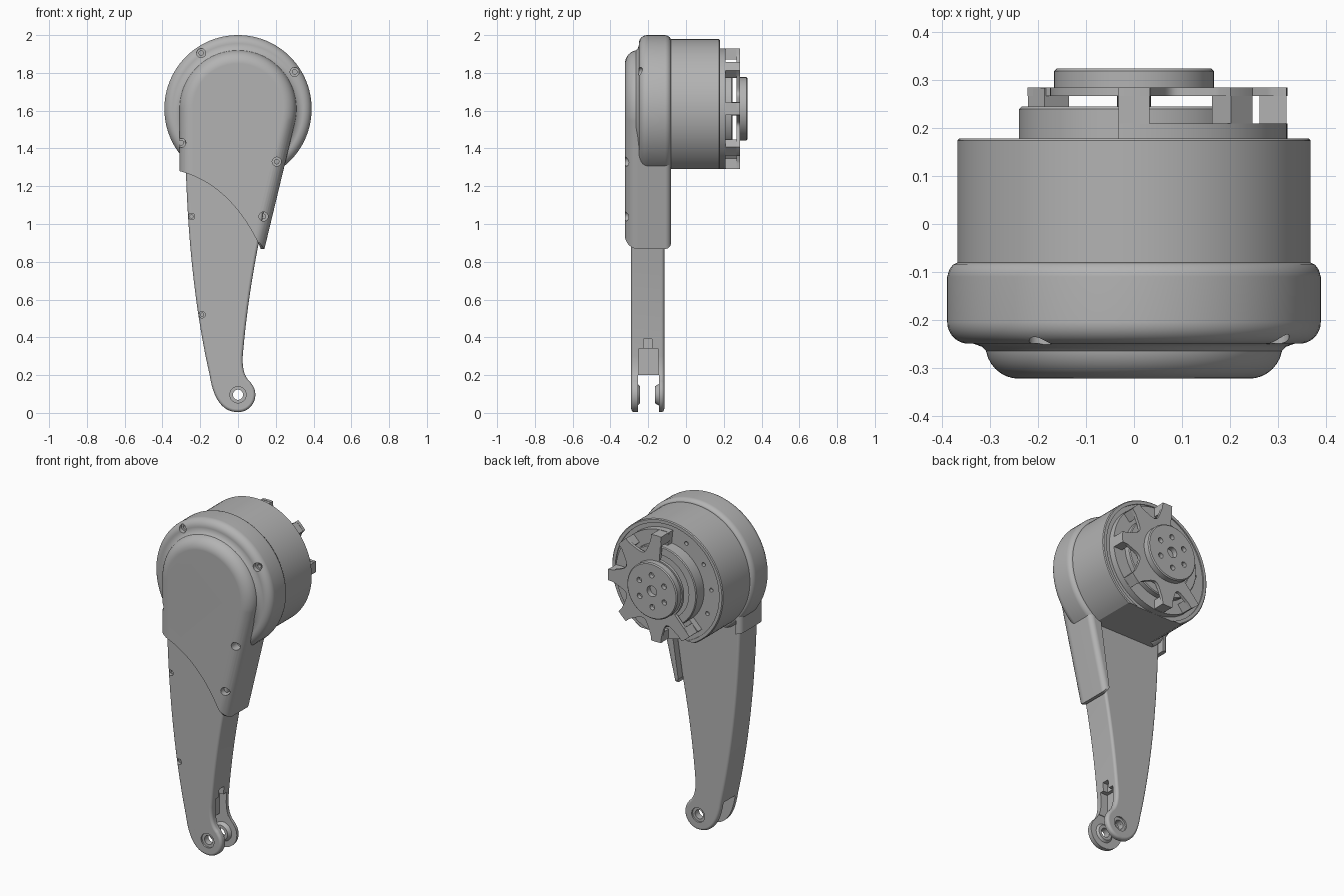
import bpy, bmesh, math
from mathutils import Vector, Matrix

if "Cube" in bpy.data.objects:
    bpy.data.objects.remove(bpy.data.objects["Cube"], do_unlink=True)

GREY = bpy.data.materials.new("machined grey")
GREY.use_nodes = True
GREY.diffuse_color = (0.45, 0.45, 0.45, 1)
GREY.node_tree.nodes["Principled BSDF"].inputs["Base Color"].default_value = (0.45, 0.45, 0.45, 1)

AXIS_Z = 1.61          # height of the motor axis
PIN_Z = 0.096          # height of the foot pin
parts = []


def finish(name, bm):
    bmesh.ops.recalc_face_normals(bm, faces=bm.faces[:])
    mesh = bpy.data.meshes.new(name)
    bm.to_mesh(mesh)
    bm.free()
    mesh.materials.append(GREY)
    obj = bpy.data.objects.new(name, mesh)
    bpy.context.collection.objects.link(obj)
    parts.append(obj)
    return obj


def skin(bm, rings, loop=False):
    """Bridge equal rings of points into a closed surface."""
    rows = [[bm.verts.new(p) for p in ring] for ring in rings]
    pairs = list(zip(rows, rows[1:])) + ([(rows[-1], rows[0])] if loop else [])
    n = len(rows[0])
    for a, b in pairs:
        for i in range(n):
            j = (i + 1) % n
            bm.faces.new((a[i], a[j], b[j], b[i]))
    if not loop:
        bm.faces.new(rows[0])
        bm.faces.new(rows[-1])


def revolve(name, profile, x=0, z=AXIS_Z, loop=False, seg=96):
    """Turn (radius, y) points about an axis parallel to y."""
    bm = bmesh.new()
    angles = [math.tau * i / seg for i in range(seg)]
    skin(bm, [[(x + r * math.cos(a), y, z + r * math.sin(a)) for a in angles]
              for r, y in profile], loop)
    return finish(name, bm)


def rod(name, x, z, r, y0, y1, seg=24):
    return revolve(name, [(r, y0), (r, y1)], x, z, seg=seg)


def inset(outline, d):
    """Mitred inset of a counter-clockwise outline."""
    out, n = [], len(outline)
    for i, p in enumerate(outline):
        p = Vector(p)
        u = (p - Vector(outline[i - 1])).normalized()
        v = (Vector(outline[(i + 1) % n]) - p).normalized()
        a, b = Vector((-u.y, u.x)), Vector((-v.y, v.x))
        out.append(p + (a + b) * d / max(0.4, 1 + a.dot(b)))
    return out


def slab(name, outline, y0, y1, front=0.0, back=0.0, steps=8):
    """Extrude an (x, z) outline along y with rounded front and back edges."""
    layers = []
    for y, r, s in ((y0, front, 1), (y1, back, -1)):
        arc = [(0, y)]
        if r:
            turns = [math.pi / 2 * k / steps for k in range(steps + 1)]
            arc = [(r * (1 - math.sin(t)), y + s * r * (1 - math.cos(t))) for t in turns]
        layers += arc if s > 0 else arc[::-1]
    bm = bmesh.new()
    skin(bm, [[(p[0], y, p[1]) for p in inset(outline, d)] for d, y in layers])
    return finish(name, bm)


def box(name, x, y, z, turn=0):
    """Box from (min, max) ranges, optionally turned about the motor axis."""
    bm = bmesh.new()
    bmesh.ops.create_cube(bm, size=1)
    for v in bm.verts:
        v.co = [lo + (c + 0.5) * (hi - lo) for c, (lo, hi) in zip(v.co, (x, y, z))]
    if turn:
        bmesh.ops.rotate(bm, verts=bm.verts[:], cent=(0, 0, AXIS_Z),
                         matrix=Matrix.Rotation(-math.radians(turn), 3, 'Y'))
    return finish(name, bm)


def cut(obj, cutters):
    for c in cutters:
        m = obj.modifiers.new("cut", 'BOOLEAN')
        m.object, m.operation, m.solver = c, 'DIFFERENCE', 'EXACT'
    bpy.context.view_layer.update()
    graph = bpy.context.evaluated_depsgraph_get()
    mesh = bpy.data.meshes.new_from_object(obj.evaluated_get(graph))
    obj.modifiers.clear()
    obj.data = mesh
    for c in cutters:
        parts.remove(c)
        bpy.data.objects.remove(c, do_unlink=True)


def bend(a, b, c, n=14):
    """Quadratic curve from a to c, without its last point."""
    return [tuple((1 - t) ** 2 * p + 2 * t * (1 - t) * q + t * t * r
                  for p, q, r in zip(a, b, c)) for t in (i / n for i in range(n))]


def arc(cx, cz, r, start, end, n):
    return [(cx + r * math.cos(a), cz + r * math.sin(a)) for a in
            (math.radians(start + (end - start) * i / n) for i in range(n + 1))]


def screw_holes(spots, floor, r=0.024):
    return [c for x, z in spots for c in (rod("bore", x, z, r, -0.5, floor),
                                          rod("socket", x, z, r * 0.5, floor - 0.01, floor + 0.02))]


# Tapered leg with a forked foot
leg_line = (bend((-0.28, 1.5), (-0.275, 0.75), (-0.15, 0.2), 24)
            + bend((-0.15, 0.2), (-0.12, 0.004), (0, 0.004))
            + arc(0, PIN_Z, 0.092, -86, 40, 20)
            + bend((0.066, 0.163), (0.02, 0.2), (0.025, 0.3))
            + bend((0.025, 0.3), (0.05, 0.6), (0.11, 0.9)) + [(0.11, 0.9), (0.2, 1.5)])
leg = slab("leg", leg_line, -0.29, -0.115, 0.016, 0.016, 5)
cut(leg, [box("fork_gap", (-0.5, 0.5), (-0.254, -0.143), (-0.2, 0.2)),
          box("fork_pocket", (-0.02, 0.3), (-0.25, -0.147), (0.15, 0.34)),
          box("cable_notch", (0.0, 0.3), (-0.225, -0.18), (0.3, 0.39)),
          rod("pin_hole", 0, PIN_Z, 0.027, -0.5, 0.1, 32),
          rod("front_counterbore", 0, PIN_Z, 0.043, -0.5, -0.28, 32),
          rod("back_counterbore", 0, PIN_Z, 0.043, -0.125, 0.1, 32)]
    + screw_holes([(-0.246, 1.04), (-0.19, 0.52)], -0.27, 0.017))

# Washers on the inside of the fork
for name, y, tip in (("front_washer", -0.258, -0.243), ("back_washer", -0.139, -0.164)):
    revolve(name, [(0.027, y), (0.06, y), (0.045, tip), (0.027, tip)], 0, PIN_Z, True, 40)

# Round front cover
cover = revolve("round_cover", [(0.2, -0.27), (0.306, -0.268), (0.318, -0.256), (0.335, -0.25)]
                + [(0.345 + 0.045 * math.sin(t), -0.205 - 0.045 * math.cos(t))
                   for t in (math.pi / 16 * i for i in range(9))]
                + [(0.39, -0.11), (0.386, -0.096), (0.378, -0.085), (0.368, -0.08)])
cut(cover, [box("cover_trim", (-1, 1), (-1, 1), (1.0, 1.29))]
    + screw_holes([(-0.195, 1.905), (0.3, 1.805)], -0.225))

# Raised pad of the cover, running down into a skirt with a curved lower seam
pad_line = arc(0, AXIS_Z, 0.31, -12, 180, 64) + [(-0.31, 0.868), (0.14, 0.868)]
pad = slab("cover_pad", pad_line, -0.323, -0.08, 0.07, 0.03)
seam = bend((-0.33, 1.285), (-0.04, 1.22), (0.12, 0.872), 24)
below = seam + [(0.12, 0.872), (0.12, 0.7), (-0.5, 0.7), (-0.5, 1.285)]
cut(pad, [slab("seam_cutter", below[::-1], -0.6, 0.2),
          slab("leg_socket", inset(leg_line, 0.002), -0.28, 0.1)]
    + screw_holes([(0.205, 1.33), (0.135, 1.04), (-0.3, 1.43)], -0.265))

# Motor housing with a flat underside
housing = revolve("motor_housing", [(0.369, -0.12), (0.369, 0.174), (0.364, 0.179), (0.345, 0.179),
                                    (0.345, 0.172), (0.1, 0.172)])
cut(housing, [box("flat_cutter", (-1, 1), (-1, 1), (1.0, 1.29))]
    + [rod("rim_hole", 0.29 * math.cos(a), AXIS_Z + 0.29 * math.sin(a), 0.012, 0.15, 0.3, 16)
       for a in (math.radians(d) for d in (115, 145, 175, 205))])

# Motor core and the partial base ring under the bracket
revolve("motor_core", [(0.24, 0.15), (0.24, 0.24), (0.235, 0.245), (0.19, 0.245), (0.19, 0.22), (0.05, 0.22)])
ring = arc(0, AXIS_Z, 0.32, -135, 96, 80) + arc(0, AXIS_Z, 0.22, 96, -135, 80)
slab("base_ring", ring, 0.16, 0.21)

# Output bracket: scalloped plate with fingers reaching back to the base ring
FINGERS = [-128, -90, -45, 0, 45, 90]


def plate_radius(deg):
    if any(abs(deg - f) <= 6 for f in FINGERS):
        return 0.32
    for a, b in zip(FINGERS, FINGERS[1:]):
        if a < deg < b:
            t = abs(deg - (a + b) / 2) / ((b - a) / 2 - 6)
            return 0.215 + 0.085 * t ** 2
    return 0.175


plate = [(plate_radius(d) * math.cos(math.radians(d)), AXIS_Z + plate_radius(d) * math.sin(math.radians(d)))
         for d in range(-180, 180)]
slab("bracket_plate", plate, 0.267, 0.285)
for i, f in enumerate(FINGERS):
    box(f"bracket_finger_{i + 1}", (0.262, 0.318), (0.2, 0.284),
        (AXIS_Z - 0.032, AXIS_Z + 0.032), f)

# Output hub with its bolt circle
rod("hub_shaft", 0, AXIS_Z, 0.035, 0.2, 0.275, 32)
hub = revolve("output_hub", [(0.167, 0.28), (0.167, 0.319), (0.161, 0.325), (0.05, 0.325)])
cut(hub, [rod("centre_bore", 0, AXIS_Z, 0.032, 0.295, 0.4)]
    + [rod("bolt_hole", 0.095 * math.cos(a), AXIS_Z + 0.095 * math.sin(a), 0.016, 0.3, 0.4)
       for a in (math.tau * i / 6 + 0.5 for i in range(6))])

# Smooth shading with crisp edges
bpy.ops.object.select_all(action='DESELECT')
for obj in parts:
    obj.select_set(True)
bpy.context.view_layer.objects.active = parts[0]
bpy.ops.object.shade_smooth_by_angle(angle=math.radians(32))
for obj in parts:
    obj.modifiers.new("even_shading", 'WEIGHTED_NORMAL').keep_sharp = True
